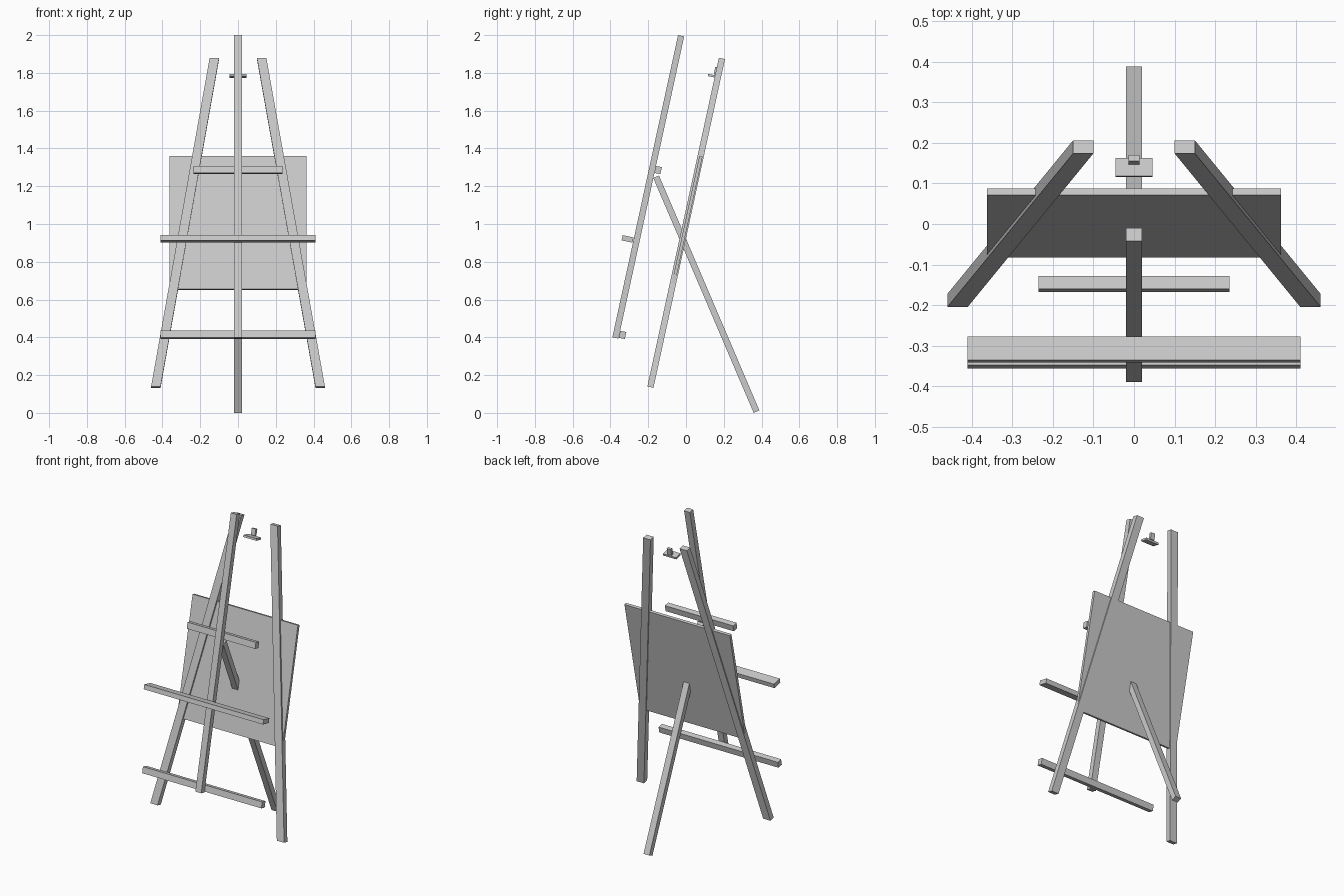
import bpy, bmesh, math
from mathutils import Matrix, Vector

cube = bpy.data.objects.get("Cube")
if cube:
    bpy.data.objects.remove(cube, do_unlink=True)

LEAN = math.atan(0.2175)

grey = bpy.data.materials.new("light_grey")
grey.use_nodes = True
COLOUR = (0.6, 0.6, 0.6, 1)
grey.diffuse_color = COLOUR
grey.node_tree.nodes["Principled BSDF"].inputs["Base Color"].default_value = COLOUR


def bar(name, half_width, depth, height, front_top, angle=LEAN, centre=0, splay=0):
    """Box hung from the middle of its front top edge, leaning back by angle.
    splay shifts the lower end sideways while its cuts stay level."""
    bm = bmesh.new()
    bmesh.ops.create_cube(bm, size=1)
    for v in bm.verts:
        shift = centre + (splay if v.co.z < 0 else 0)
        v.co = Vector((v.co.x * 2 * half_width + shift,
                       (v.co.y + 0.5) * depth,
                       (v.co.z - 0.5) * height))
    bm.transform(Matrix.Rotation(-angle, 4, 'X'))
    mesh = bpy.data.meshes.new(name)
    bm.to_mesh(mesh)
    bm.free()
    mesh.materials.append(grey)
    obj = bpy.data.objects.new(name, mesh)
    obj.location = (0, *front_top)
    bpy.context.collection.objects.link(obj)
    return obj


# Central mast with its cross pieces
bar("mast", 0.02, 0.033, 1.637, (-0.042, 2.0))
bar("upper_crossbar", 0.235, 0.033, 0.038, (-0.16, 1.308))
bar("lower_crossbar", 0.41, 0.033, 0.038, (-0.348, 0.435))
bar("canvas_tray", 0.41, 0.059, 0.028, (-0.335, 0.941))

# Splayed front legs
for side, name in ((1, "left_leg"), (-1, "right_leg")):
    bar(name, 0.025, 0.033, 1.781, (0.174, 1.88),
        centre=side * 0.125, splay=side * 0.31)

# Board set between the legs
bar("board", 0.362, 0.017, 0.7216, (0.071, 1.36))

# Top clamp: plate and upright peg
bar("clamp_plate", 0.045, 0.046, 0.012, (0.118, 1.795))
bar("clamp_peg", 0.014, 0.015, 0.04, (0.155, 1.832))

# Rear prop leg, from behind the mast down to the ground
top, foot = Vector((-0.158, 1.25)), Vector((0.3735, 0.0065))
run = foot - top
prop_angle = -math.atan2(run.x, -run.y)
half = 0.0165
corner = top - half * Vector((math.cos(prop_angle), -math.sin(prop_angle)))
bar("rear_leg", 0.02, 2 * half, run.length, corner, angle=prop_angle)
